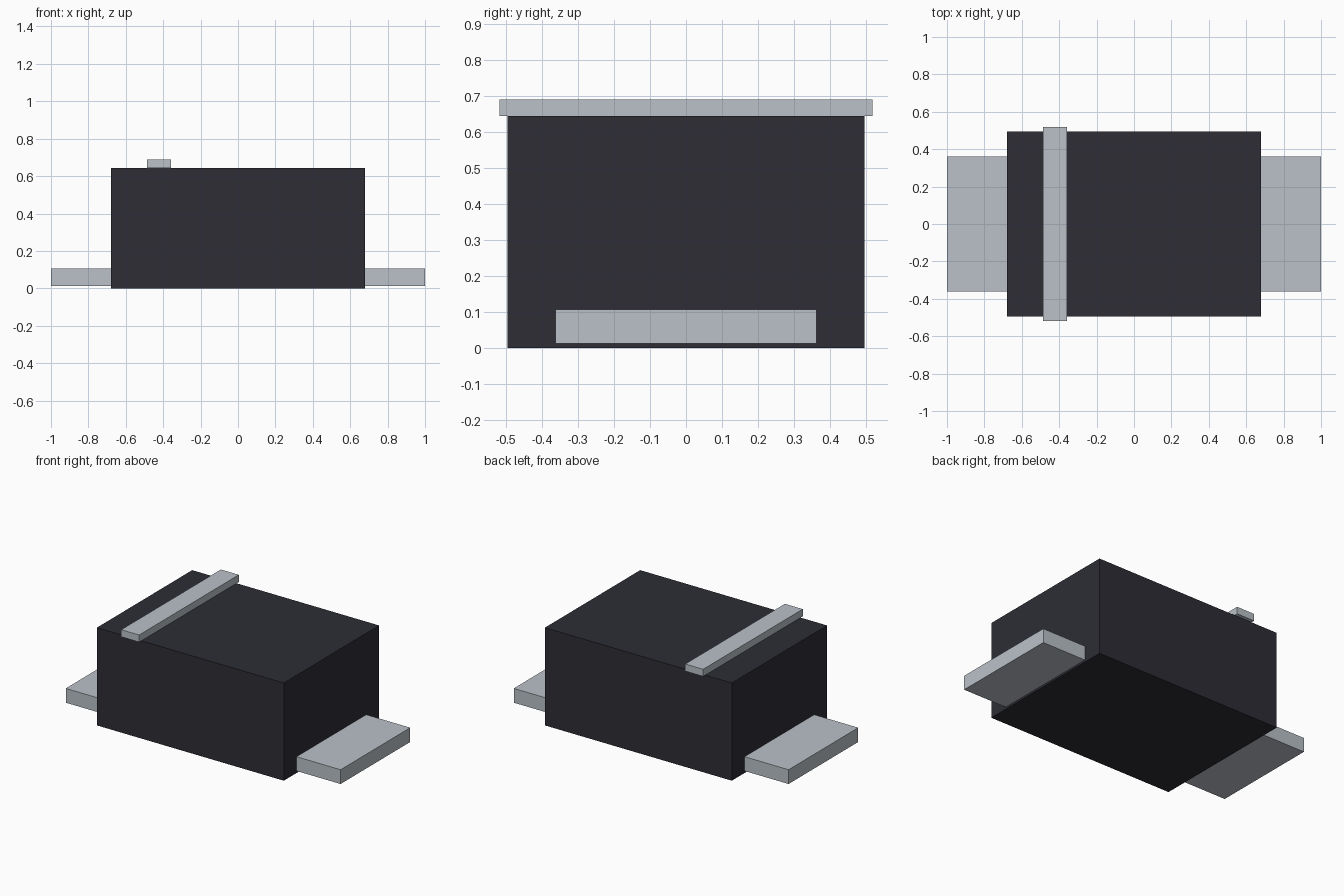
import bpy

# Remove the default cube
cube = bpy.data.objects.get("Cube")
if cube:
    bpy.data.objects.remove(cube, do_unlink=True)


def material(name, rgb):
    mat = bpy.data.materials.new(name)
    mat.use_nodes = True
    color = (*rgb, 1.0)
    mat.diffuse_color = color
    bsdf = next(n for n in mat.node_tree.nodes if n.type == "BSDF_PRINCIPLED")
    bsdf.inputs["Base Color"].default_value = color
    return mat


def box(name, low, high, mat):
    """Axis-aligned box between two corners."""
    center = [(a + b) / 2 for a, b in zip(low, high)]
    size = [b - a for a, b in zip(low, high)]
    bpy.ops.mesh.primitive_cube_add(size=1, location=center)
    obj = bpy.context.object
    obj.name = name
    obj.scale = size
    bpy.ops.object.transform_apply(location=False, rotation=False, scale=True)
    obj.data.materials.append(mat)
    return obj


black = material("black plastic", (0.026, 0.026, 0.036))
silver = material("silver metal", (0.49, 0.535, 0.575))

# Moulded body
box("body", (-0.68, -0.495, 0), (0.68, 0.495, 0.643), black)

# Polarity stripe across the top, overhanging front and back
box("stripe_bar", (-0.487, -0.518, 0.643), (-0.357, 0.518, 0.69), silver)

# Flat metal terminals on both ends
for name, side in (("left_terminal", 1), ("right_terminal", -1)):
    inner, outer = sorted((side * 0.675, side * 1.0))
    box(name, (inner, -0.362, 0.013), (outer, 0.362, 0.107), silver)
